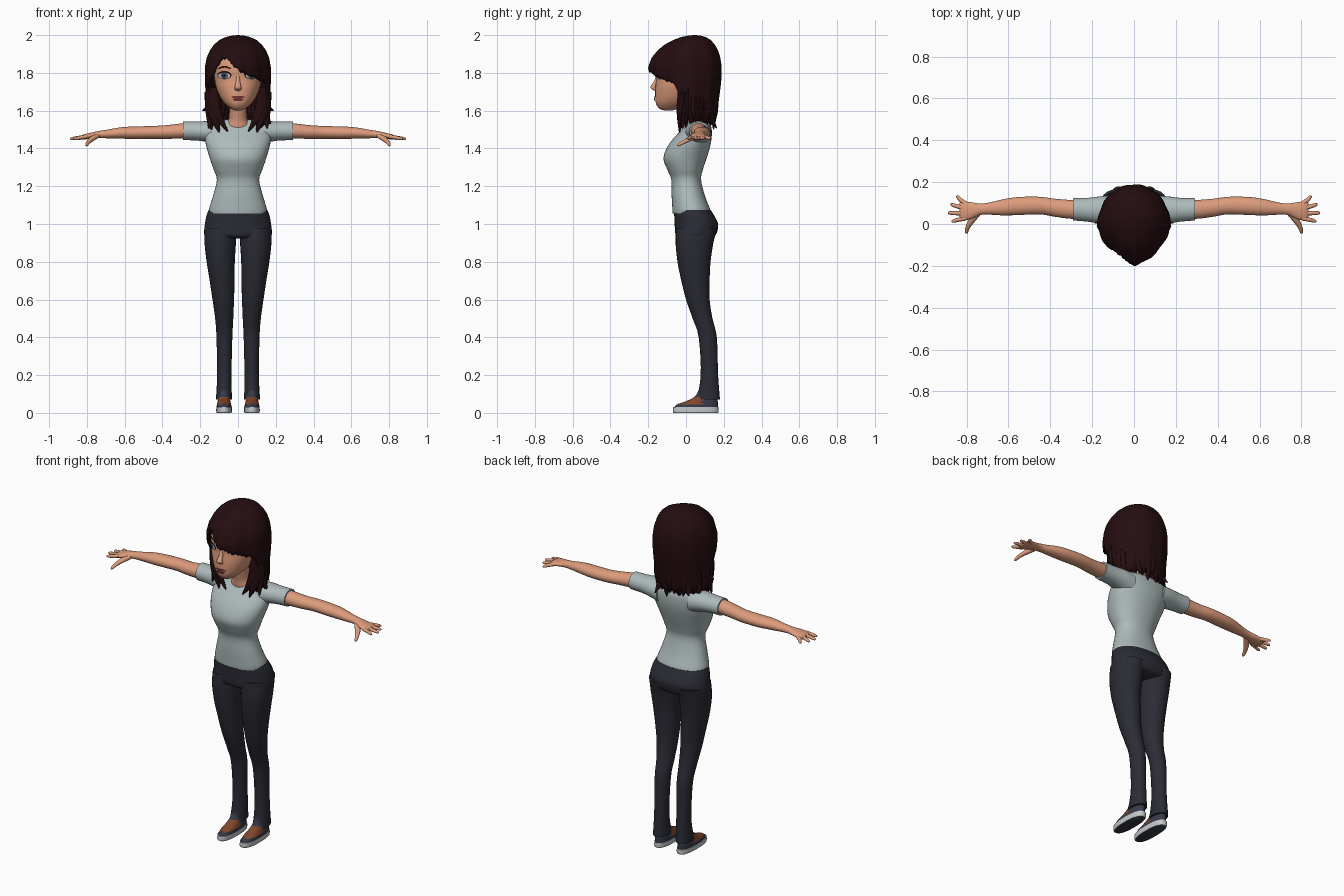
import bpy, bmesh, math, random
from mathutils import Vector
from mathutils.bvhtree import BVHTree

random.seed(4)


def material(name, r, g, b):
    m = bpy.data.materials.new(name)
    m.diffuse_color = (r, g, b, 1)
    return m


HAIR = material("dark_hair", 0.018, 0.004, 0.005)
SKIN = material("skin", 0.72, 0.33, 0.20)
SHIRT = material("grey_shirt", 0.42, 0.49, 0.49)
PANTS = material("dark_trousers", 0.024, 0.025, 0.035)
SHOE = material("slate_shoe", 0.035, 0.042, 0.065)
SOLE = material("pale_sole", 0.55, 0.57, 0.58)
LACE = material("brown_tongue", 0.22, 0.06, 0.025)
LIPS = material("lips", 0.16, 0.035, 0.03)
IRIS = material("blue_iris", 0.06, 0.10, 0.16)
EYE = material("eye_white", 0.55, 0.55, 0.55)


def add_object(name, bm, mats, mirror=False):
    me = bpy.data.meshes.new(name)
    bm.to_mesh(me)
    bm.free()
    for m in mats:
        me.materials.append(m)
    ob = bpy.data.objects.new(name, me)
    bpy.context.collection.objects.link(ob)
    if mirror:
        mod = ob.modifiers.new("mirror", "MIRROR")
        mod.use_mirror_merge = False
    return ob


def catmull(secs, steps):
    """Smoothly resample a list of number tuples."""
    s = [secs[0]] + list(secs) + [secs[-1]]
    out = []
    for i in range(1, len(s) - 2):
        for k in range(steps):
            t = k / steps
            out.append([0.5 * (2 * b + (c - a) * t + (2 * a - 5 * b + 4 * c - d) * t * t
                        + (3 * b - a - 3 * c + d) * t ** 3)
                        for a, b, c, d in zip(s[i - 1], s[i], s[i + 1], s[i + 2])])
    return out + [list(secs[-1])]


def power(v, e):
    return math.copysign(abs(v) ** e, v)


def loft(name, secs, mats, axis=None, ref=(0, 1, 0), n=28, p=2.0, steps=4, mirror=False, rule=None):
    """Skin elliptical sections (x, y, z, radius_a, radius_b) along a path."""
    secs = catmull(secs, steps)
    bm = bmesh.new()
    rings = []
    for i, (x, y, z, a, b) in enumerate(secs):
        lo, hi = secs[max(i - 1, 0)], secs[min(i + 1, len(secs) - 1)]
        t = Vector(axis) if axis else (Vector(hi[:3]) - Vector(lo[:3])).normalized()
        u = Vector(ref).cross(t).normalized()
        v = t.cross(u)
        rings.append([bm.verts.new(Vector((x, y, z))
                      + u * a * power(math.cos(2 * math.pi * j / n), 2 / p)
                      + v * b * power(math.sin(2 * math.pi * j / n), 2 / p)) for j in range(n)])
    for r, q in zip(rings, rings[1:]):
        for j in range(n):
            bm.faces.new((r[j], r[(j + 1) % n], q[(j + 1) % n], q[j]))
    bm.faces.new(rings[0][::-1])
    bm.faces.new(rings[-1])
    bmesh.ops.recalc_face_normals(bm, faces=bm.faces)
    if rule:
        for f in bm.faces:
            f.material_index = rule(f.calc_center_median(), f.normal)
    return add_object(name, bm, mats, mirror)


def stack(name, rows, mats, **kw):
    """Loft of level sections given as (z, centre_x, half_width, front_y, back_y)."""
    return loft(name, [(cx, (f + b) / 2, z, rx, (b - f) / 2) for z, cx, rx, f, b in rows],
                mats, axis=(0, 0, 1), **kw)


# Shirt body and sleeves
stack("shirt_body", [
    (1.055, 0, .152, -.07, .13), (1.08, 0, .153, -.072, .127), (1.15, 0, .132, -.076, .10),
    (1.235, 0, .112, -.078, .08), (1.29, 0, .130, -.10, .09), (1.35, 0, .150, -.119, .11),
    (1.42, 0, .170, -.092, .13), (1.48, 0, .176, -.042, .137), (1.52, 0, .165, -.005, .132),
    (1.543, 0, .13, .015, .115), (1.552, 0, .07, .03, .09)], [SHIRT], n=40, p=2.2)
loft("sleeve", [(.10, .06, 1.48, .075, .065), (.16, .066, 1.489, .066, .056),
                (.22, .068, 1.492, .057, .05), (.292, .07, 1.493, .053, .049)],
     [SHIRT], axis=(1, 0, 0), ref=(0, 0, 1), mirror=True)

# Trousers
stack("trouser_hips", [
    (1.075, 0, .155, -.065, .13), (1.04, 0, .168, -.062, .152), (1.0, 0, .175, -.06, .17),
    (.96, 0, .179, -.058, .165), (.935, 0, .172, -.05, .15), (.922, 0, .12, -.02, .11)],
    [PANTS], n=40, p=2.2)
stack("trouser_leg", [
    (.98, .092, .083, -.052, .165), (.9, .094, .083, -.055, .145), (.8, .0915, .0745, -.045, .13),
    (.7, .084, .066, -.025, .125), (.6, .078, .057, 0, .125), (.5, .073, .048, .035, .14),
    (.4, .072, .042, .067, .163), (.2, .0725, .038, .078, .17), (.07, .0745, .0425, .055, .18)],
    [PANTS], mirror=True)

# Shoes: pale sole with dark underside, dark upper with a brown tongue
stack("shoe_sole", [(0, .074, .038, -.064, .168), (.006, .074, .041, -.069, .172),
                    (.03, .074, .041, -.068, .172)], [SOLE, SHOE], p=2.5, mirror=True,
      rule=lambda c, nrm: 1 if nrm.z < -.9 else 0)
stack("shoe_upper", [(.028, .074, .039, -.064, .169), (.045, .074, .038, -.047, .169),
                     (.06, .074, .034, -.005, .168), (.085, .074, .031, .045, .165),
                     (.125, .074, .029, .07, .16)], [SHOE, LACE], p=2.3, mirror=True,
      rule=lambda c, nrm: 1 if .045 < c.z < .088 and c.y < .085 and c.y > -.04 else 0)

# Arms and hands
loft("arm_and_palm", [
    (.2, .07, 1.495, .045, .042), (.3, .07, 1.492, .045, .040), (.38, .078, 1.487, .043, .036),
    (.45, .088, 1.485, .042, .034), (.55, .086, 1.483, .043, .033), (.62, .080, 1.482, .039, .030),
    (.70, .073, 1.476, .028, .022), (.74, .070, 1.473, .028, .019), (.78, .064, 1.467, .040, .016),
    (.82, .062, 1.460, .046, .013), (.834, .063, 1.457, .040, .007)],
    [SKIN], axis=(1, 0, 0), ref=(0, 0, 1), mirror=True)
for i, (by, tx, ty) in enumerate([(.098, .85, .129), (.075, .878, .092), (.05, .889, .053), (.027, .872, .014)]):
    bx = .805
    loft("finger_%d" % (i + 1), [
        (bx, by, 1.462, .011, .010), ((bx + tx) / 2, (by + ty) / 2, 1.457, .010, .0095),
        (tx - .008, ty, 1.452, .008, .007), (tx, ty, 1.451, .003, .003)],
        [SKIN], ref=(0, 0, 1), n=12, mirror=True)
loft("thumb", [(.745, .055, 1.468, .016, .014), (.775, .018, 1.449, .015, .013),
               (.794, -.015, 1.432, .011, .010), (.801, -.038, 1.419, .008, .008),
               (.803, -.045, 1.415, .003, .003)], [SKIN], ref=(0, 0, 1), n=12, mirror=True)

# Neck, head and nose
stack("neck", [(1.47, 0, .075, -.005, .11), (1.515, 0, .068, -.014, .10), (1.55, 0, .050, -.018, .09),
               (1.60, 0, .046, -.03, .075), (1.67, 0, .046, -.04, .07)], [SKIN])
head = stack("head", [
    (1.602, 0, .018, -.118, -.07), (1.61, 0, .038, -.140, -.04), (1.635, 0, .068, -.158, .02),
    (1.67, 0, .094, -.163, .07), (1.72, 0, .115, -.162, .10), (1.77, 0, .125, -.157, .12),
    (1.82, 0, .127, -.162, .13), (1.87, 0, .115, -.150, .13), (1.92, 0, .085, -.10, .11),
    (1.95, 0, .03, -.03, .05)], [SKIN], n=40, p=2.15)
loft("nose", [(0, -.150, 1.785, .009, .008), (0, -.160, 1.755, .011, .010),
              (0, -.173, 1.727, .017, .015), (0, -.168, 1.712, .017, .011),
              (0, -.158, 1.705, .008, .006)], [SKIN], axis=(0, 0, 1), n=16)

# Facial features: thin plates laid on the head surface
probe = bmesh.new()
probe.from_mesh(head.data)
tree = BVHTree.FromBMesh(probe)


def plate(name, cx, cz, rx, rz, lift, mat, bend=0, mirror=True):
    bm = bmesh.new()
    bmesh.ops.create_grid(bm, x_segments=12, y_segments=8, size=1)
    for v in bm.verts:
        a, b = v.co.x, v.co.y
        x = cx + rx * a * math.sqrt(1 - b * b / 2)
        z = cz + rz * b * math.sqrt(1 - a * a / 2) - bend * a * a
        hit = tree.ray_cast(Vector((x, -1, z)), Vector((0, 1, 0)))
        if hit[0] is None:
            hit = tree.find_nearest(Vector((x, -.1, z)))
        v.co = hit[0] + hit[1] * lift
    bmesh.ops.recalc_face_normals(bm, faces=bm.faces)
    for f in bm.faces:
        if f.normal.y > 0:
            f.normal_flip()
    add_object(name, bm, [mat], mirror)


plate("eyelash", .071, 1.788, .037, .022, .002, HAIR)
plate("eye_white", .071, 1.785, .031, .016, .004, EYE)
plate("iris", .069, 1.786, .018, .016, .006, IRIS)
plate("pupil", .069, 1.786, .008, .008, .008, HAIR)
plate("eyebrow", .070, 1.832, .036, .005, .003, HAIR, bend=.008)
plate("upper_lip", 0, 1.672, .034, .007, .004, LIPS, mirror=False)
plate("lower_lip", 0, 1.659, .027, .008, .006, LIPS, mirror=False)
probe.free()


# Hair shell: columns fall from the crown to a hemline that opens round the face
def lookup(table, x):
    for a, b in zip(table, table[1:]):
        if x <= b[0]:
            k = (x - a[0]) / (b[0] - a[0])
            return [p + (q - p) * k for p, q in zip(a[1:], b[1:])]
    return list(table[-1][1:])


HEM = [(-180, 1.55), (-84, 1.55), (-78, 1.62), (-68, 1.74), (-52, 1.81), (-38, 1.885), (-28, 1.885),
       (-10, 1.835), (15, 1.80), (45, 1.77), (66, 1.74), (76, 1.63), (84, 1.55), (180, 1.55)]
OUT = [(1.50, .150, -.10, .145), (1.58, .163, -.13, .163), (1.66, .166, -.16, .175), (1.75, .174, -.188, .187),
       (1.83, .174, -.198, .19), (1.88, .165, -.18, .183), (1.92, .148, -.148, .17), (1.95, .126, -.112, .153),
       (1.975, .097, -.065, .13), (1.99, .065, -.025, .105), (1.997, .035, .01, .08), (2.0, .004, .04, .05)]
bm = bmesh.new()
COLS, ROWS = 120, 22
grid = []
for j in range(COLS):
    deg = -180 + 360 * j / COLS
    th = math.radians(deg)
    hem = lookup(HEM, deg)[0]
    hem += (.008 if abs(deg) < 70 else .022) * ((j * 3 % 7) / 3.5 - 1)
    col = []
    for i in range(ROWS + 1):
        z = 2.0 - (2.0 - hem) * (i / ROWS) ** 1.7
        rx, yf, yb = lookup(OUT, z)
        cy, e = (yf + yb) / 2, 1.25 if abs(deg) < 90 else 1.0
        ridge = 1 + .018 * math.sin(11 * th + 1) * (i / ROWS)
        col.append(bm.verts.new((rx * ridge * power(math.sin(th), e),
                                 cy - (yb - yf) / 2 * ridge * power(math.cos(th), e), z)))
    grid.append(col)
for j in range(COLS):
    a, b = grid[j], grid[(j + 1) % COLS]
    for i in range(ROWS):
        bm.faces.new((a[i], a[i + 1], b[i + 1], b[i]))
bm.faces.new([c[0] for c in grid])
bmesh.ops.recalc_face_normals(bm, faces=bm.faces)
shell = add_object("hair_shell", bm, [HAIR])
mod = shell.modifiers.new("thickness", "SOLIDIFY")
mod.thickness, mod.offset = .014, -1


# Hair locks: framing the face, then a flicked fringe all round the back
def lock(name, a, b, c, r, mirror=False):
    loft(name, [(*a, r, r * .7), (*b, r * .95, r * .65), (*c, .003, .003)], [HAIR], n=10, steps=5, mirror=mirror)


lock("front_lock", (.135, -.02, 1.72), (.118, -.03, 1.60), (.055, -.035, 1.49), .032, True)
lock("front_lock", (.145, -.01, 1.70), (.125, -.025, 1.58), (.10, -.035, 1.485), .034, True)
lock("side_lock", (.150, .0, 1.70), (.145, -.005, 1.59), (.155, -.02, 1.505), .028, True)
lock("side_flick", (.155, .01, 1.72), (.150, .01, 1.63), (.188, .005, 1.60), .018, True)
for k in range(19):
    th = math.radians(88 + 184 * k / 18)
    s, c = math.sin(th), -math.cos(th)
    tip = random.choice((.72, .85, 1.08))
    lock("back_lock", (.145 * s, .005 + .15 * c, 1.68), (.145 * s, .005 + .145 * c, 1.58),
         (.165 * tip * s, .005 + .168 * tip * c, 1.515 + random.uniform(-.025, .025)), .026)

# Smooth shading with crisp edges
for ob in bpy.context.collection.objects:
    ob.select_set(True)
    bpy.context.view_layer.objects.active = ob
bpy.ops.object.shade_smooth_by_angle(angle=math.radians(45))
